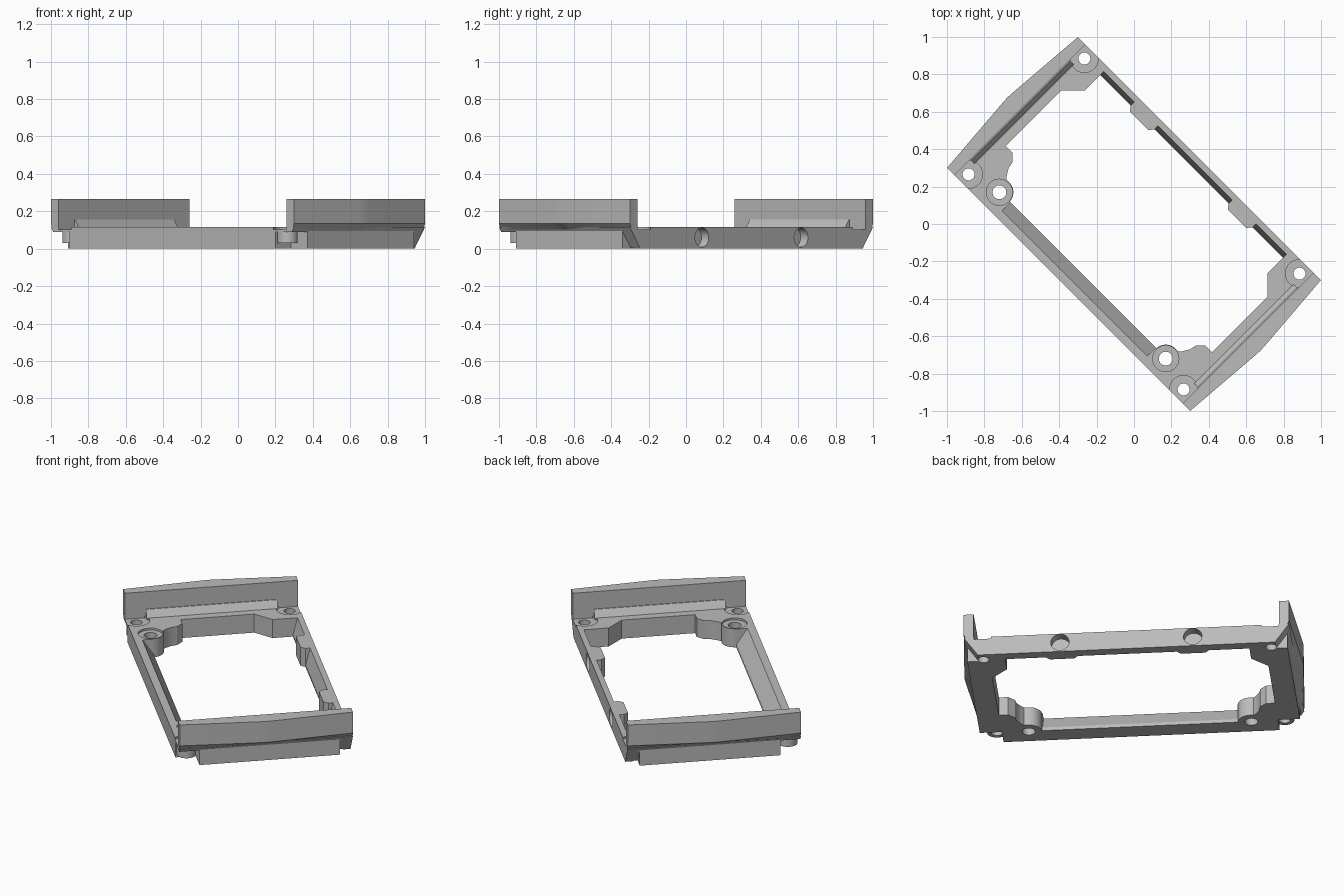
import bpy, bmesh
from math import radians, sin, cos
from mathutils import Matrix

cube = bpy.data.objects.get("Cube")
if cube:
    bpy.data.objects.remove(cube, do_unlink=True)

grey = bpy.data.materials.new("plain grey")
grey.use_nodes = True
COLOUR = (0.5, 0.5, 0.5, 1)
grey.diffuse_color = COLOUR
grey.node_tree.nodes["Principled BSDF"].inputs["Base Color"].default_value = COLOUR

AXES = {"x": lambda a, b, h: (h, a, b),
        "y": lambda a, b, h: (a, h, b),
        "z": lambda a, b, h: (a, b, h)}


def loft(name, bottom, top, lo, hi, axis="z"):
    """Solid between two matching outlines placed at lo and hi on an axis."""
    place = AXES[axis]
    bm = bmesh.new()
    rings = [[bm.verts.new(place(a, b, h)) for a, b in pts]
             for pts, h in ((bottom, lo), (top, hi))]
    n = len(bottom)
    for ring in rings:
        bm.faces.new(ring)
    for i in range(n):
        j = (i + 1) % n
        bm.faces.new((rings[0][i], rings[0][j], rings[1][j], rings[1][i]))
    bmesh.ops.recalc_face_normals(bm, faces=bm.faces)
    mesh = bpy.data.meshes.new(name)
    bm.to_mesh(mesh)
    bm.free()
    mesh.materials.append(grey)
    obj = bpy.data.objects.new(name, mesh)
    bpy.context.collection.objects.link(obj)
    return obj


def prism(name, pts, lo, hi, axis="z"):
    return loft(name, pts, pts, lo, hi, axis)


def box(name, x0, x1, y0, y1, z0, z1):
    return prism(name, [(x0, y0), (x1, y0), (x1, y1), (x0, y1)], z0, z1)


def arc(x, y, r, start, end, steps):
    angles = [radians(start + (end - start) * i / steps) for i in range(steps + 1)]
    return [(x + r * cos(t), y + r * sin(t)) for t in angles]


def cylinder(name, x, y, r, lo, hi, axis="z"):
    return prism(name, arc(x, y, r, 0, 360, 32)[:-1], lo, hi, axis)


def combine(target, tool, operation="DIFFERENCE"):
    """Apply a boolean and throw the tool away."""
    mod = target.modifiers.new("cut", "BOOLEAN")
    mod.operation = operation
    mod.solver = "EXACT"
    mod.object = tool
    bpy.context.view_layer.update()
    graph = bpy.context.evaluated_depsgraph_get()
    mesh = bpy.data.meshes.new_from_object(target.evaluated_get(graph))
    target.modifiers.clear()
    target.data = mesh
    bpy.data.objects.remove(tool, do_unlink=True)


SIDE, TOP = 0.495, 0.115
SCREW_X, SCREW_Y = 0.813, 0.438

# Base slab with ends sloping inwards, plus the square end blocks
base = prism("base_frame", [(-.84, 0), (.84, 0), (.919, TOP), (-.919, TOP)], -SIDE, SIDE, "y")
combine(base, box("end_blocks", -.905, .905, -.38, .424, 0, .1), "UNION")

# Central opening with stepped corners and rounded screw lobes
half = [(-.28, .435), (-.3, .41), (-.44, .41), (-.46, .435), (-.69, .435),
        (-.69, .32), (-.78, .23), (-.78, -.19), (-.728, -.19), (-.693, -.226),
        (-.686, -.262), (-.665, -.297)]
half += arc(-.629, -.389, .075, 105, 3, 12)
opening = half + [(-x, y) for x, y in reversed(half)]
combine(base, prism("opening_cutter", opening, -.1, .3))

# Sloped inner faces of the two long rails
combine(base, prism("front_slope_cutter",
                    [(-.37, .02), (-.385, .02), (-.453, .12), (-.37, .12)], -.55, .55, "x"))
for x0, x1 in ((-.69, -.46), (-.28, .28), (.46, .69)):
    combine(base, prism("back_slope_cutter",
                        [(.42, .01), (.436, .01), (.463, .12), (.42, .12)], x0, x1, "x"))

for s in (-1, 1):
    # Corner notches with hanging screw bosses
    lo, hi = sorted((s * .78, s * 1.0))
    combine(base, box("notch_cutter", lo, hi, -.6, -.38, -.1, .09))
    combine(base, cylinder("corner_boss", s * SCREW_X, -SCREW_Y, .055, .03, .1), "UNION")
    # Screw seats and screw holes
    for y in (-SCREW_Y, SCREW_Y):
        combine(base, cylinder("seat_cutter", s * SCREW_X, y, .075, .103, .2))
        combine(base, cylinder("hole_cutter", s * SCREW_X, y, .032, -.1, .2))
    combine(base, cylinder("lobe_seat_cutter", s * .629, -.389, .07, .103, .2))
    combine(base, cylinder("lobe_hole_cutter", s * .629, -.389, .037, -.1, .2))
    # Blind round sockets in the back rail
    combine(base, cylinder("socket_cutter", s * .375, .06, .052, .44, .6, "y"))

parts = [base]

# Raised end walls, bowed outside, with a sloped ledge at the inner foot
for s, side in ((-1, "right"), (1, "left")):
    bow = [(.919, -SIDE), (.955, -.04), (.957, 0), (.955, .04), (.919, SIDE)]
    inner = [(.863, SIDE), (.863, -SIDE)]
    outline = [(s * x, y) for x, y in bow + inner]
    foot = [(s * min(x, .906), y) for x, y in bow + inner]
    wall = loft(side + "_end_wall", foot, outline, .1, .135)
    combine(wall, prism("upper_wall", outline, .135, .265), "UNION")
    ledge = [(s * x, z) for x, z in ((.88, .105), (.83, .105), (.83, TOP), (.858, .157), (.88, .157))]
    parts += [wall, prism(side + "_wall_ledge", ledge, -.375, .375, "y")]

# Turn the whole frame diagonally and shade it
turn = Matrix.Rotation(radians(-45), 4, "Z")
bpy.ops.object.select_all(action="DESELECT")
for obj in parts:
    obj.data.transform(turn)
    obj.select_set(True)
bpy.context.view_layer.objects.active = base
bpy.ops.object.shade_smooth_by_angle(angle=radians(30))
